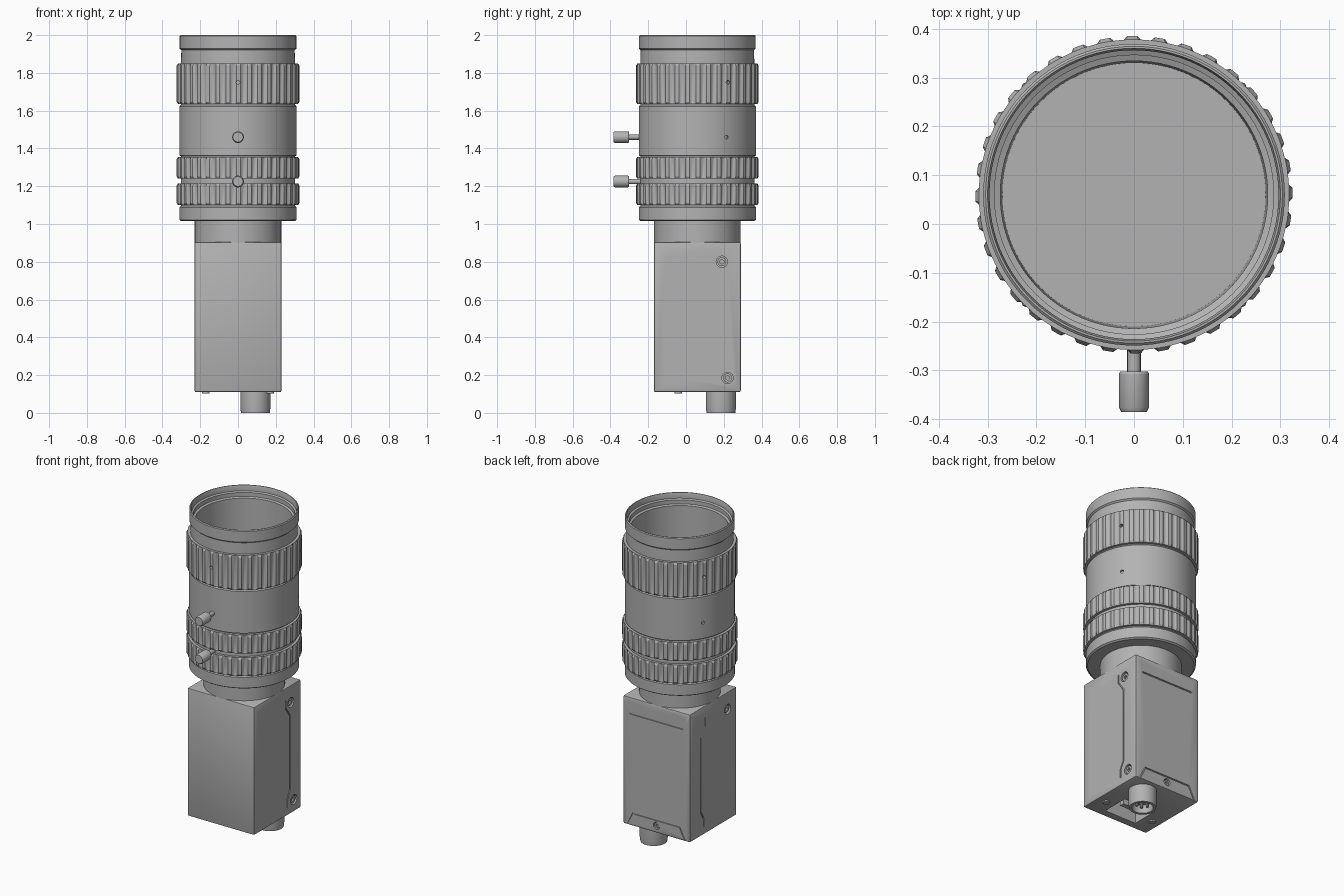
import bpy, bmesh, math
from mathutils import Matrix, Vector

cube = bpy.data.objects.get("Cube")
if cube:
    bpy.data.objects.remove(cube, do_unlink=True)

grey = bpy.data.materials.new("satin grey")
grey.use_nodes = True
GREY = (0.45, 0.45, 0.45, 1)
grey.diffuse_color = GREY
grey.node_tree.nodes["Principled BSDF"].inputs["Base Color"].default_value = GREY

AXIS_Y = 0.06          # lens axis
HALF = 0.23            # half width of the housing
Z0, Z1 = 0.11, 0.905   # housing bottom and top
X, Y, Z = Vector((1, 0, 0)), Vector((0, 1, 0)), Vector((0, 0, 1))


def frame(u, v, n, origin):
    m = Matrix((u, v, n)).transposed().to_4x4()
    m.translation = origin
    return m


# Local frames on the housing faces: u, v in the face, n outward
LEFT = frame(Y, Z, X, (HALF, 0, 0))
RIGHT = frame(Y, Z, -X, (-HALF, 0, 0))
BACK = frame(X, Z, Y, (0, AXIS_Y + HALF, 0))
BOTTOM = frame(X, Y, -Z, (0, 0, Z0))
LENS = Matrix.Translation((0, AXIS_Y, 0))


def finish(name, bm, matrix=Matrix()):
    bm.transform(matrix)
    bmesh.ops.recalc_face_normals(bm, faces=bm.faces)
    mesh = bpy.data.meshes.new(name)
    bm.to_mesh(mesh)
    bm.free()
    mesh.materials.append(grey)
    ob = bpy.data.objects.new(name, mesh)
    bpy.context.collection.objects.link(ob)
    return ob


def box(name, size, centre, matrix=Matrix(), bevel=0, turn=0):
    bm = bmesh.new()
    bmesh.ops.create_cube(bm, size=1)
    bm.transform(Matrix.Translation(centre) @ Matrix.Rotation(turn, 4, "Z") @ Matrix.Diagonal((*size, 1)))
    if bevel:
        bmesh.ops.bevel(bm, geom=bm.edges[:], offset=bevel, segments=2, profile=0.5, affect="EDGES")
    return finish(name, bm, matrix)


def cylinder(name, r, n0, n1, u, v, matrix, sides=24):
    bm = bmesh.new()
    bmesh.ops.create_cone(bm, cap_ends=True, segments=sides, radius1=r, radius2=r, depth=n1 - n0)
    return finish(name, bm, matrix @ Matrix.Translation((u, v, (n0 + n1) / 2)))


def revolve(name, profile, matrix, sides=96, closed=False, shape=None):
    """Turn (radius, height) points; shape(i) gives a per-side dip for each point."""
    bm = bmesh.new()
    rings = []
    for k, (r, z) in enumerate(profile):
        ring = []
        for i in range(sides):
            a = 2 * math.pi * i / sides
            rr = r - (shape(i, k) if shape else 0)
            ring.append(bm.verts.new((rr * math.cos(a), rr * math.sin(a), z)))
        rings.append(ring)
    pairs = list(zip(rings, rings[1:]))
    if closed:
        pairs.append((rings[-1], rings[0]))
    else:
        bm.faces.new(rings[0])
        bm.faces.new(rings[-1])
    for a, b in pairs:
        for i in range(sides):
            j = (i + 1) % sides
            bm.faces.new((a[i], a[j], b[j], b[i]))
    return finish(name, bm, matrix)


def cut(target, cutter):
    mod = target.modifiers.new("cut", "BOOLEAN")
    mod.operation, mod.solver, mod.object = "DIFFERENCE", "EXACT", cutter
    bpy.context.view_layer.objects.active = target
    bpy.ops.object.modifier_apply(modifier=mod.name)
    bpy.data.objects.remove(cutter, do_unlink=True)


def groove(target, points, matrix, width=0.008, depth=0.006):
    for p, q in zip(points, points[1:]):
        p, q = Vector(p), Vector(q)
        d, mid = q - p, (p + q) / 2
        cut(target, box("cutter", (d.length + width / 2, width, 2 * depth), (*mid, 0),
                        matrix, turn=math.atan2(d.y, d.x)))


def screw(target, u, v, matrix, r=0.03):
    cut(target, cylinder("cutter", r, -0.025, 0.02, u, v, matrix))
    head = cylinder("housing_screw", r * 0.78, -0.03, -0.006, u, v, matrix)
    cut(head, cylinder("cutter", r * 0.4, -0.018, 0.02, u, v, matrix, 6))


# Camera housing
housing = box("housing", (2 * HALF, 2 * HALF, Z1 - Z0), (0, AXIS_Y, (Z0 + Z1) / 2), bevel=0.008)
for side in (LEFT, RIGHT):
    for u, v in ((-0.08, 0.80), (0.19, 0.80), (-0.08, 0.185), (0.22, 0.185)):
        screw(housing, u, v, side)
    groove(housing, ((0.14, 0.83), (0.14, 0.78), (0.183, 0.72), (0.183, 0.26), (0.155, 0.21), (0.155, 0.16)), side)
for u, v in ((-0.175, 0.855), (0.175, 0.855), (0, 0.155)):
    screw(housing, u, v, BACK, 0.022)
groove(housing, ((-0.23, 0.87), (-0.18, 0.805), (0.18, 0.805), (0.23, 0.87)), BACK)
groove(housing, ((-0.2, 0.11), (-0.16, 0.19), (0.16, 0.19), (0.2, 0.11)), BACK)

# Network socket and small screws underneath
cut(housing, box("cutter", (0.22, 0.17, 0.24), (0, -0.035, 0), BOTTOM))
box("socket_tongue", (0.12, 0.03, 0.1), (0, -0.035, -0.07), BOTTOM)
for u in (-0.17, 0.17):
    cylinder("socket_screw", 0.02, -0.01, 0.008, u, -0.04, BOTTOM, 16)

# Round power connector
PLUG = BOTTOM @ Matrix.Translation((0.092, 0.185, 0))
revolve("connector_shell", ((0.08, -0.01), (0.08, 0.08), (0.076, 0.11), (0.06, 0.11), (0.056, 0.06)), PLUG, 32)
for i in range(6):
    a = i * math.pi / 3
    cylinder("connector_pin", 0.008, 0.05, 0.09, 0.034 * math.cos(a), 0.034 * math.sin(a), PLUG, 8)

# Lens mount neck
revolve("mount_neck", ((0.229, 0.88), (0.229, 1.03)), LENS)

# Lens barrel with an open front and recessed glass
barrel = revolve("lens_barrel", (
    (0.3, 1.015), (0.31, 1.022), (0.31, 1.088), (0.302, 1.096), (0.302, 1.36),
    (0.31, 1.362), (0.31, 1.622), (0.302, 1.63), (0.302, 1.85), (0.3, 1.92),
    (0.309, 1.928), (0.309, 1.995), (0.304, 2.0), (0.3, 2.0), (0.296, 1.985),
    (0.296, 1.965), (0.286, 1.96), (0.286, 1.935), (0.274, 1.93), (0.27, 1.6)), LENS)


# Knurled grip rings with scalloped grooves
def knurl(i, k):
    dip = (0, 0, 0, 0.007, 0.012, 0.012, 0.007, 0)[i % 8]
    return dip if k in (2, 3) else 0


grips = []
for name, z0, z1 in (("iris_ring", 1.10, 1.215), ("zoom_ring", 1.24, 1.355), ("focus_ring", 1.635, 1.85)):
    grips.append(revolve(name, (
        (0.29, z0), (0.318, z0), (0.325, z0 + 0.012), (0.325, z1 - 0.012),
        (0.318, z1), (0.29, z1)), LENS, 36 * 8, True, knurl))

# Set screw holes around the lens
for deg in (30, 150, 270):
    a = math.radians(deg)
    n = Vector((math.cos(a), math.sin(a), 0))
    for target, z in ((barrel, 1.46), (grips[2], 1.75)):
        hole = frame(Z.cross(n), Z, n, Vector((0, AXIS_Y, z)))
        cut(target, cylinder("cutter", 0.01, 0.298, 0.35, 0, 0, hole, 12))

# Locking thumbscrews on the front
for z in (1.46, 1.225):
    KNOB = frame(X, Z, -Y, (0, 0, z))
    cylinder("thumbscrew_stem", 0.014, 0.23, 0.31, 0, 0, KNOB, 16)
    revolve("thumbscrew_head", ((0.028, 0.302), (0.031, 0.307), (0.031, 0.376), (0.026, 0.385)), KNOB, 24)

# Smooth shading with crisp edges
for ob in bpy.context.scene.objects:
    ob.select_set(ob.type == "MESH")
bpy.context.view_layer.objects.active = housing
bpy.ops.object.shade_smooth_by_angle(angle=math.radians(30))
